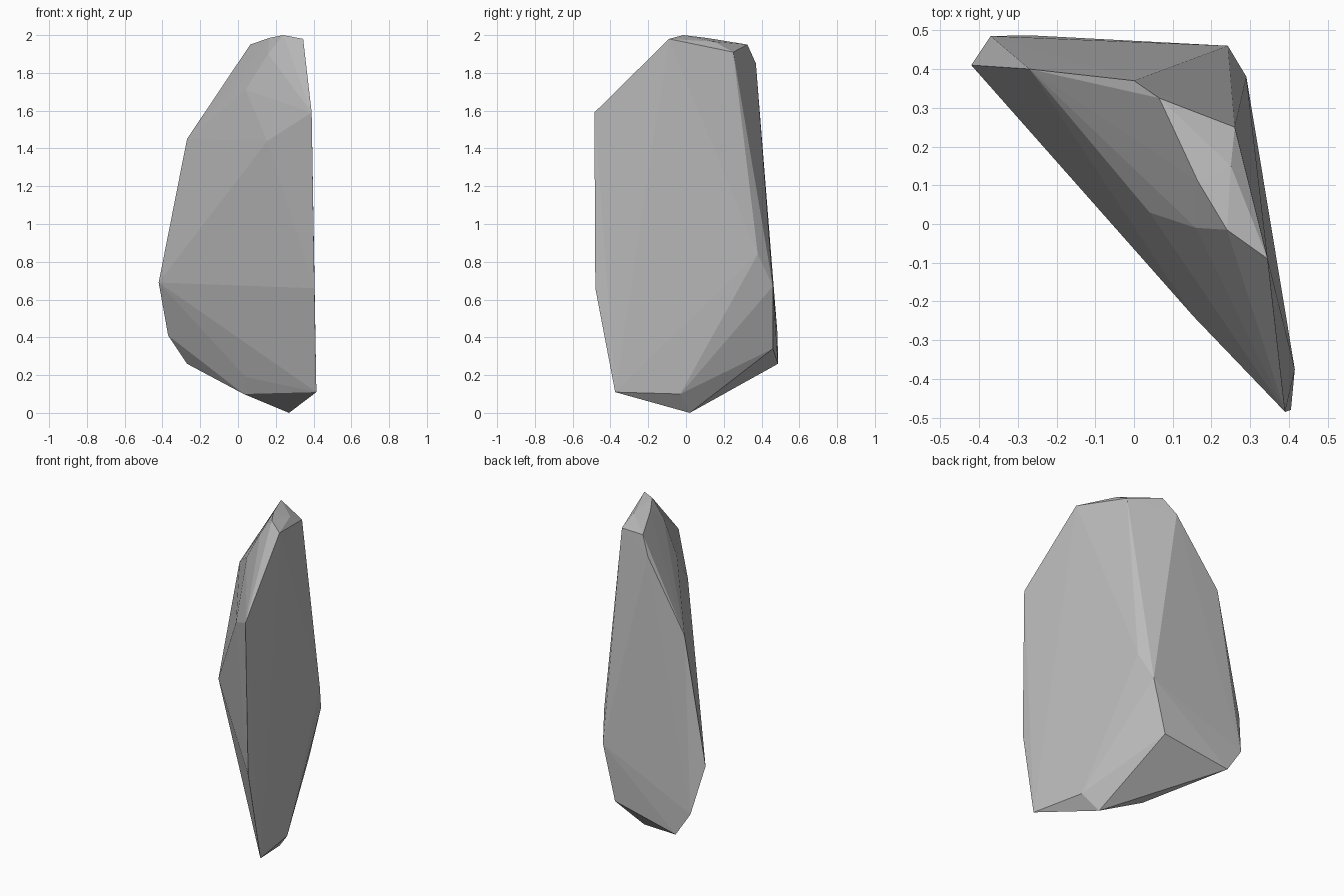
import bpy, bmesh

cube = bpy.data.objects.get("Cube")
if cube:
    bpy.data.objects.remove(cube, do_unlink=True)

# Single stone colour
stone = bpy.data.materials.new("stone_grey")
stone.use_nodes = True
colour = (0.5, 0.5, 0.5, 1)
stone.diffuse_color = colour
stone.node_tree.nodes["Principled BSDF"].inputs["Base Color"].default_value = colour

# Corner points of the faceted rock, grouped by region
crown = [(.345, -.09, 1.98), (.24, -.015, 2), (.165, .11, 1.985), (.25, .15, 1.965),
         (.065, .325, 1.95), (0, .37, 1.85), (.26, .25, 1.91)]
front_side = [(.39, -.485, 1.59), (.405, -.48, .66), (.155, -.24, 1.44),
              (.16, -.01, 1.9), (.04, .03, 1.71), (-.27, .4, 1.45), (-.42, .41, .69)]
back_side = [(.29, .38, .84), (.242, .46, .67), (.16, .46, .34), (-.37, .485, .41)]
base = [(.415, -.375, .11), (.355, -.03, .1), (.27, .02, 0), (.03, .11, .1),
        (.04, .05, .19), (-.27, .487, .26)]

# Rock body: flat facets stretched over the corners
bm = bmesh.new()
for p in crown + front_side + back_side + base:
    bm.verts.new(p)
hull = bmesh.ops.convex_hull(bm, input=bm.verts)
loose = [v for v in bm.verts if not v.link_faces]
bmesh.ops.delete(bm, geom=loose, context='VERTS')
bmesh.ops.recalc_face_normals(bm, faces=bm.faces)
mesh = bpy.data.meshes.new("rock")
bm.to_mesh(mesh)
bm.free()
mesh.materials.append(stone)
rock = bpy.data.objects.new("rock", mesh)
bpy.context.collection.objects.link(rock)
